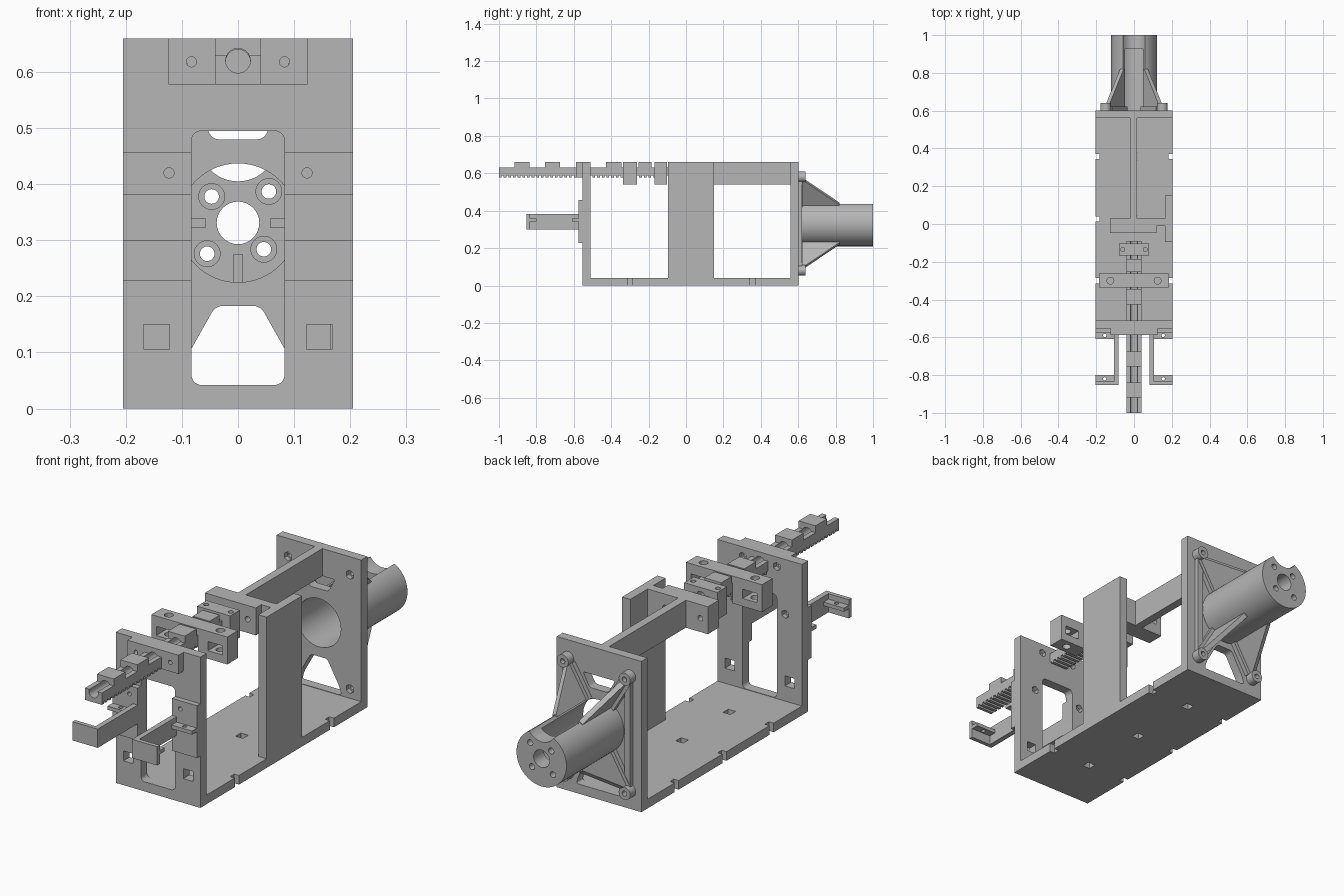
import bpy, bmesh
from math import atan2, radians
from mathutils import Matrix

if "Cube" in bpy.data.objects:
    bpy.data.objects.remove(bpy.data.objects["Cube"])

grey = bpy.data.materials.new("plain grey")
grey.use_nodes = True
grey.diffuse_color = (0.47, 0.47, 0.47, 1)
grey.node_tree.nodes["Principled BSDF"].inputs["Base Color"].default_value = (0.47, 0.47, 0.47, 1)


def finish(name, bm):
    bmesh.ops.recalc_face_normals(bm, faces=bm.faces[:])
    me = bpy.data.meshes.new(name)
    bm.to_mesh(me)
    bm.free()
    me.materials.append(grey)
    ob = bpy.data.objects.new(name, me)
    bpy.context.collection.objects.link(ob)
    return ob


def add_box(bm, x0, x1, y0, y1, z0, z1):
    m = Matrix.Translation(((x0 + x1) / 2, (y0 + y1) / 2, (z0 + z1) / 2))
    bmesh.ops.create_cube(bm, size=1, matrix=m @ Matrix.Diagonal((x1 - x0, y1 - y0, z1 - z0, 1)))


def box(name, *dims):
    bm = bmesh.new()
    add_box(bm, *dims)
    return finish(name, bm)


def rod(name, axis, r, a, b, t0, t1, sides=32):
    """Cylinder along y at x=a, z=b, or along z at x=a, y=b."""
    bm = bmesh.new()
    t = (t0 + t1) / 2
    if axis == "y":
        m = Matrix.Translation((a, t, b)) @ Matrix.Rotation(radians(90), 4, "X")
    else:
        m = Matrix.Translation((a, b, t))
    bmesh.ops.create_cone(bm, cap_ends=True, segments=sides, radius1=r, radius2=r,
                          depth=t1 - t0, matrix=m)
    return finish(name, bm)


def prism(name, pts, t0, t1, axis="y", round_r=0):
    """Profile swept along y (points x, z) or along x (points y, z)."""
    bm = bmesh.new()
    place = (lambda a, b: (a, t0, b)) if axis == "y" else (lambda a, b: (t0, a, b))
    step = (0, t1 - t0, 0) if axis == "y" else (t1 - t0, 0, 0)
    face = bm.faces.new([bm.verts.new(place(*p)) for p in pts])
    new = bmesh.ops.extrude_face_region(bm, geom=[face])["geom"]
    bmesh.ops.translate(bm, vec=step, verts=[v for v in new if isinstance(v, bmesh.types.BMVert)])
    if round_r:
        i = 1 if axis == "y" else 0
        long = [e for e in bm.edges if abs(e.verts[0].co[i] - e.verts[1].co[i]) > 1e-5]
        bmesh.ops.bevel(bm, geom=long, offset=round_r, segments=5, profile=0.5, affect="EDGES")
    return finish(name, bm)


def cut(ob, *cutters):
    for c in cutters:
        c.hide_render = True
        mod = ob.modifiers.new("cut", "BOOLEAN")
        mod.operation, mod.object, mod.solver = "DIFFERENCE", c, "EXACT"
        bpy.context.view_layer.objects.active = ob
        bpy.ops.object.modifier_apply(modifier=mod.name)
        bpy.data.objects.remove(c)
    return ob


def rect(x, z0, z1):
    return [(-x, z0), (x, z0), (x, z1), (-x, z1)]


W, H, T, MID = 0.205, 0.66, 0.04, 0.331
SIDES = (-1, 1)

# Base plate with square holes and edge notches
base = box("base_plate", -W, W, -0.55, 0.6, 0, T)
for y in (-0.3, 0.027, 0.357):
    cut(base, box("c", -0.018, 0.018, y - 0.018, y + 0.018, -0.1, 0.1))
    for s in SIDES:
        if s < 0 or y != 0.027:
            cut(base, box("c", s * W - 0.023, s * W + 0.023, y - 0.014, y + 0.014, -0.1, 0.1))

# Front plate with window, square slots and nut pockets
front = box("front_plate", -W, W, -0.553, -0.51, 0, H)
cut(front, prism("c", rect(0.083, 0.042, 0.495), -0.7, -0.4, round_r=0.018))
guide = box("rack_guide", -0.124, 0.124, -0.588, -0.55, 0.578, H)
for s in SIDES:
    x = s * 0.145
    cut(front, box("c", x - 0.023, x + 0.023, -0.6, -0.4, 0.106, 0.15))
    for hx, hz in ((0.083, 0.618), (0.123, 0.42)):
        cut(front, rod("c", "y", 0.009, s * hx, hz, -0.6, -0.4),
            rod("c", "y", 0.018, s * hx, hz, -0.53, -0.4, 6))
    cut(guide, rod("c", "y", 0.009, s * 0.083, 0.618, -0.7, -0.5))
cut(guide, rod("c", "y", 0.022, 0, 0.618, -0.7, -0.5))
cut(front, rod("c", "y", 0.022, 0, 0.618, -0.7, -0.4))

# Side brackets reaching forward
for s, side in zip(SIDES, ("right", "left")):
    def span(a, b):
        return sorted((s * a, s * b))
    pad = box(side + "_bracket_pad", *span(0.083, W), -0.576, -0.552, 0.227, 0.456)
    cut(pad, rod("c", "y", 0.009, s * 0.123, 0.42, -0.7, -0.5))
    box(side + "_bracket_arm", *span(0.083, 0.106), -0.852, -0.57, 0.3, 0.382)
    box(side + "_bracket_tip", *span(0.083, W), -0.852, -0.834, 0.3, 0.382)
    for part, y0, y1 in (("front", -0.84, -0.8), ("rear", -0.61, -0.57)):
        shelf = box(f"{side}_{part}_shelf", *span(0.1, W), y0, y1, 0.342, 0.358)
        cut(shelf, rod("c", "z", 0.009, s * 0.155, (y0 + y1) / 2, 0.3, 0.4, 16))

# Toothed rack with raised blocks and a round channel
rack = box("rack", -0.041, 0.041, -1, -0.09, 0.588, 0.63)
cut(rack, rod("c", "y", 0.022, 0, 0.62, -1.1, 0))
for i, (y0, y1) in enumerate(((-0.918, -0.838), (-0.755, -0.675), (-0.427, -0.345), (-0.255, -0.185))):
    block = box(f"rack_block_{i + 1}", -0.041, 0.041, y0, y1, 0.625, H)
    cut(block, rod("c", "y", 0.022, 0, 0.62, -1.1, 0))
bm = bmesh.new()
for i in range(36):
    y = -1 + i * 0.025
    add_box(bm, -0.041, 0.041, y, y + 0.014, 0.578, 0.59)
finish("rack_teeth", bm)

# Cross blocks carrying the rack, with screw holes and nut slots
wide = box("wide_cross_block", -0.184, 0.184, -0.337, -0.263, 0.54, H)
narrow = box("narrow_cross_block", -0.08, 0.08, -0.168, -0.102, 0.54, H)
for block, hx, r, half in ((wide, 0.125, 0.018, 0.035), (narrow, 0.06, 0.011, 0)):
    y = -0.3 if block == wide else -0.135
    cut(block, rod("c", "y", 0.022, 0, 0.62, -0.5, 0),
        box("c", -0.042, 0.042, -0.5, 0, 0.5, 0.588))
    for s in SIDES:
        cut(block, rod("c", "z", r, s * hx, y, 0.5, 0.7))
        if half:
            cut(block, box("c", s * hx - half, s * hx + half, -0.5, 0, 0.575, 0.615))

# Upright side panel, crossbar and top beam
box("side_panel", 0.165, W, -0.095, 0.15, 0, H)
bar = box("crossbar", -0.127, 0.12, -0.048, 0.03, 0.54, H)
for x in (-0.09, 0.08):
    cut(bar, rod("c", "y", 0.012, x, 0.6, -0.2, 0.2))
box("crossbar_link", 0.119, 0.166, -0.01, 0.03, 0.54, H)
box("top_beam", -0.02, 0.017, 0.02, 0.57, 0.54, H)

# Back plate with motor opening and tapered windows
back = box("back_plate", -W, W, 0.56, 0.602, 0, H)
cut(back, rod("c", "y", 0.106, 0, MID, 0.4, 0.7, 64),
    prism("c", [(-0.11, 0.042), (0.11, 0.042), (0.098, 0.08), (0.04, 0.183), (-0.04, 0.183), (-0.098, 0.08)],
          0.5, 0.7, round_r=0.012),
    prism("c", [(-0.045, 0.48), (0.045, 0.48), (0.078, 0.54), (-0.078, 0.54)], 0.5, 0.7, round_r=0.01))

# Motor tube, open along the top, with a drilled end cap
tube = rod("motor_tube", "y", 0.121, 0, MID, 0.6, 1, 64)
cut(tube, rod("c", "y", 0.106, 0, MID, 0.5, 0.93, 64),
    rod("c", "y", 0.07, 0, 0.475, 0.5, 1.1, 48),
    rod("c", "y", 0.038, 0, MID, 0.8, 1.1),
    box("c", -0.008, 0.008, 0.9, 0.95, 0.22, 0.275))
for x, z in ((-0.047, 0.378), (0.055, 0.387), (0.046, 0.284), (-0.055, 0.276)):
    cut(tube, rod("c", "y", 0.013, x, z, 0.8, 1.1), rod("c", "y", 0.023, x, z, 0.9, 0.96))
for s in SIDES:
    cut(tube, box("c", s * 0.08 - 0.022, s * 0.08 + 0.022, 0.9, 0.95, 0.323, 0.338))

# Mount: corner bosses, legs, gussets and side rails
for sx in SIDES:
    box("mount_side_rail", sx * 0.15 - 0.014, sx * 0.15 + 0.014, 0.6, 0.62, 0.085, 0.583)
    for sz in SIDES:
        x, z = sx * 0.15, MID + sz * 0.25
        boss = rod("mount_boss", "y", 0.028, x, z, 0.6, 0.64)
        cut(boss, rod("c", "y", 0.011, x, z, 0.5, 0.7))
        cut(back, rod("c", "y", 0.011, x, z, 0.5, 0.7), rod("c", "y", 0.02, x, z, 0.5, 0.58, 6))
        turn = Matrix.Translation((0, 0, MID)) @ Matrix.Rotation(atan2(x, z - MID), 4, "Y")
        leg = box("mount_leg", -0.026, 0.026, 0.6, 0.622, 0.108, 0.27)
        gusset = prism("mount_gusset", [(0.61, 0.112), (0.82, 0.112), (0.82, 0.125), (0.64, 0.266), (0.61, 0.266)],
                       -0.011, 0.011, axis="x")
        for part in (leg, gusset):
            part.data.transform(turn)

# Smooth the round surfaces, keep edges crisp
bpy.ops.object.select_all(action="DESELECT")
for ob in bpy.context.collection.objects:
    if ob.type == "MESH" and grey.name in ob.data.materials:
        ob.select_set(True)
        bpy.context.view_layer.objects.active = ob
bpy.ops.object.shade_smooth_by_angle(angle=radians(30))
